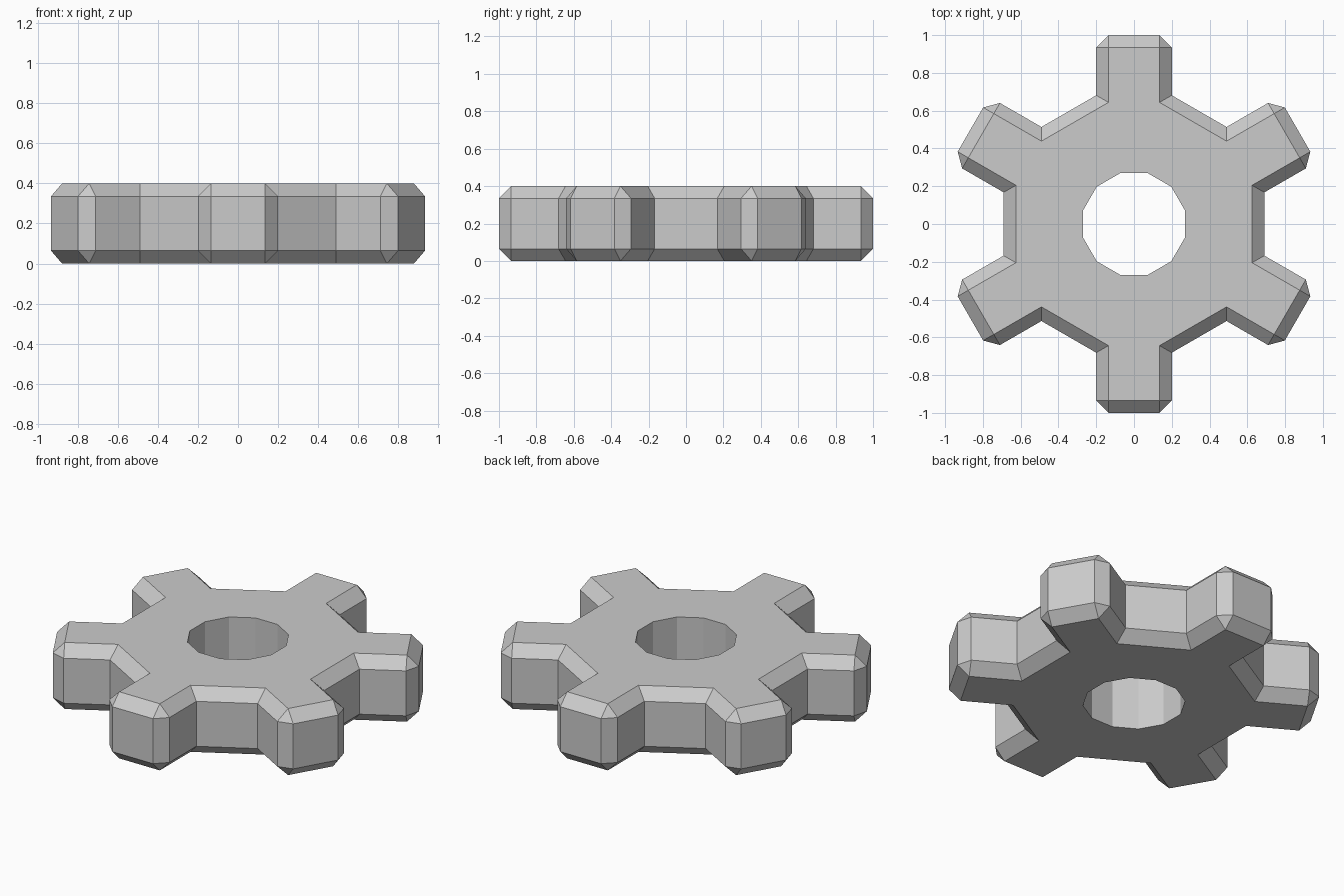
import bpy, bmesh
from math import sin, cos, pi, radians

if "Cube" in bpy.data.objects:
    bpy.data.objects.remove(bpy.data.objects["Cube"])

TEETH = 6
HEIGHT, CHAMFER = 0.4, 0.065
HALF_W, TIP, ROOT = 0.2, 1.0, 0.69   # tooth half width, tip radius, distance to flats
HOLE_R, HOLE_SIDES = 0.279, 12


def outline(half_w, root, shoulder, tip_half):
    """Gear outline: six points per tooth, the first tooth pointing along +y."""
    root_y = (root - half_w * cos(radians(60))) / sin(radians(60))
    right = [(half_w, root_y), (half_w, shoulder), (tip_half[0], tip_half[1])]
    tooth = right + [(-x, y) for x, y in reversed(right)]
    pts = []
    for i in range(TEETH):
        a = 2 * pi * i / TEETH
        pts += [(x * cos(a) - y * sin(a), x * sin(a) + y * cos(a)) for x, y in tooth]
    return pts


def add_rings(bm, rings):
    """Join a stack of (points, z) loops with quads."""
    loops = [[bm.verts.new((x, y, z)) for x, y in pts] for pts, z in rings]
    n = len(loops[0])
    for low, high in zip(loops, loops[1:]):
        for i in range(n):
            j = (i + 1) % n
            bm.faces.new((low[i], low[j], high[j], high[i]))


bm = bmesh.new()

# Chamfered outer wall; the cap outline has its tip corners merged to one point
inner_w, shoulder = HALF_W - CHAMFER, TIP - CHAMFER
wall = outline(HALF_W, ROOT, shoulder, (inner_w, TIP))
cap = outline(inner_w, ROOT - CHAMFER, shoulder, (inner_w, shoulder))
add_rings(bm, [(cap, 0), (wall, CHAMFER), (wall, HEIGHT - CHAMFER), (cap, HEIGHT)])

# Straight twelve-sided bore
bore = [(HOLE_R * cos(2 * pi * (i + 0.5) / HOLE_SIDES),
         HOLE_R * sin(2 * pi * (i + 0.5) / HOLE_SIDES)) for i in range(HOLE_SIDES)]
add_rings(bm, [(bore, 0), (bore, HEIGHT)])
bmesh.ops.remove_doubles(bm, verts=bm.verts[:], dist=1e-4)

# Flat top and bottom caps between bore and outline
for z in (0, HEIGHT):
    edges = [e for e in bm.edges if e.is_boundary
             and all(abs(v.co.z - z) < 1e-4 for v in e.verts)]
    bmesh.ops.triangle_fill(bm, edges=edges, use_beauty=True, normal=(0, 0, 1))
bmesh.ops.recalc_face_normals(bm, faces=bm.faces[:])

mesh = bpy.data.meshes.new("gear")
bm.to_mesh(mesh)
bm.free()
bpy.context.collection.objects.link(bpy.data.objects.new("gear", mesh))
